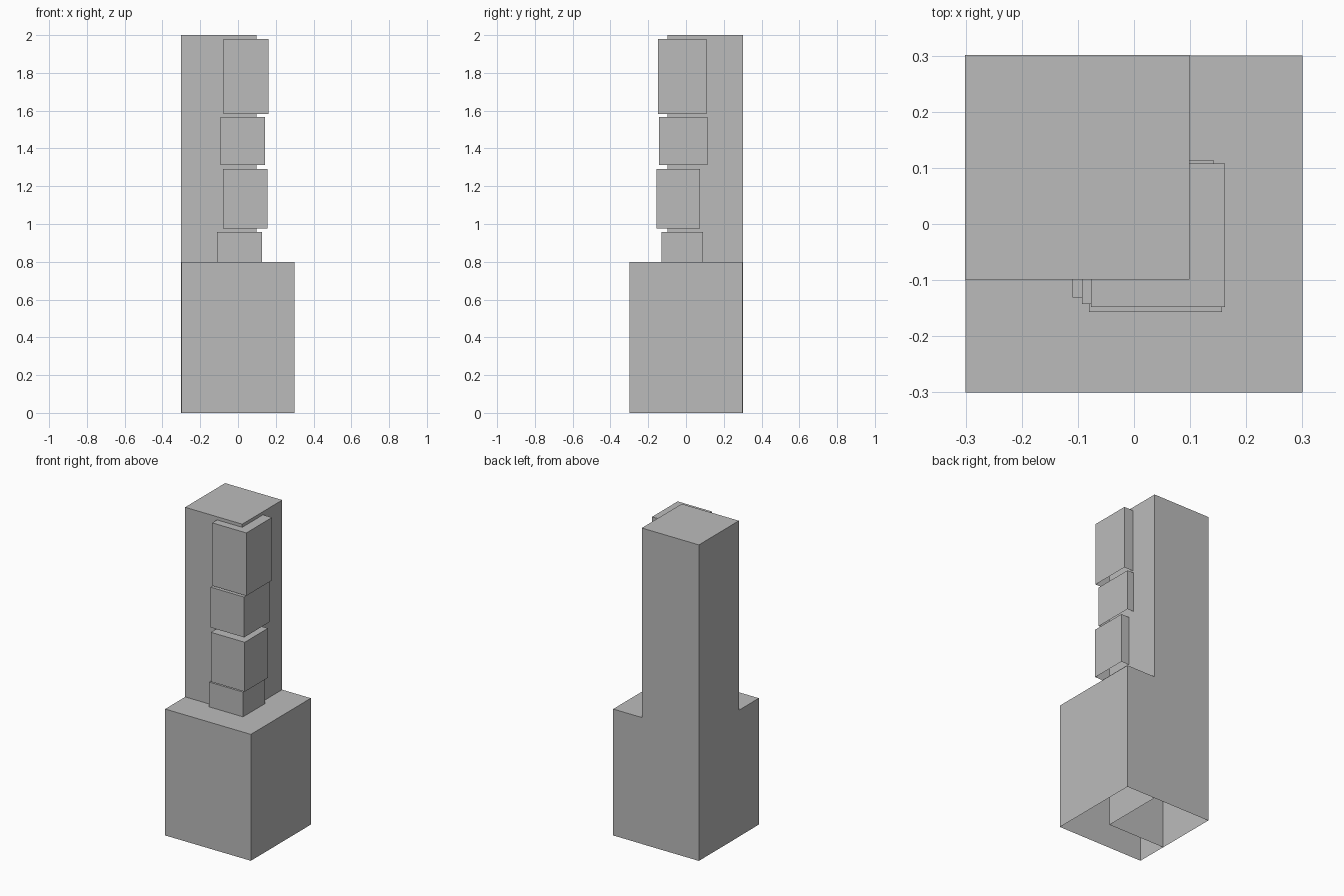
import bpy
import bmesh
from mathutils import Matrix, Vector

cube = bpy.data.objects.get("Cube")
if cube:
    bpy.data.objects.remove(cube, do_unlink=True)

grey = bpy.data.materials.new("plain grey")
grey.use_nodes = True
grey.diffuse_color = (0.5, 0.5, 0.5, 1)
grey.node_tree.nodes["Principled BSDF"].inputs["Base Color"].default_value = (0.5, 0.5, 0.5, 1)


def open_box(name, x, y, z):
    """Flat-shaded box shell spanning the given ranges, open underneath."""
    low, high = Vector((x[0], y[0], z[0])), Vector((x[1], y[1], z[1]))
    bm = bmesh.new()
    bmesh.ops.create_cube(bm, size=1, matrix=Matrix.LocRotScale(
        (low + high) / 2, None, high - low))
    bm.normal_update()
    underside = [f for f in bm.faces if f.normal.z < -0.5]
    bmesh.ops.delete(bm, geom=underside, context='FACES_ONLY')
    mesh = bpy.data.meshes.new(name)
    bm.to_mesh(mesh)
    bm.free()
    mesh.materials.append(grey)
    obj = bpy.data.objects.new(name, mesh)
    bpy.context.collection.objects.link(obj)
    return obj


# Wide base and the tall tower in its back corner, just proud of the base walls
open_box("base", (-0.3, 0.3), (-0.3, 0.3), (0, 0.8))
open_box("tower", (-0.301, 0.099), (-0.099, 0.301), (0, 2))

# Stack of blocks wrapped around the inner corner of the tower
blocks = [
    ((-0.11, 0.127), (-0.131, 0.09), (0.8, 0.957)),
    ((-0.08, 0.157), (-0.157, 0.075), (0.977, 1.29)),
    ((-0.093, 0.143), (-0.143, 0.113), (1.312, 1.567)),
    ((-0.077, 0.162), (-0.148, 0.108), (1.582, 1.98)),
]
for i, spans in enumerate(blocks, 1):
    open_box(f"corner_block_{i}", *spans)
